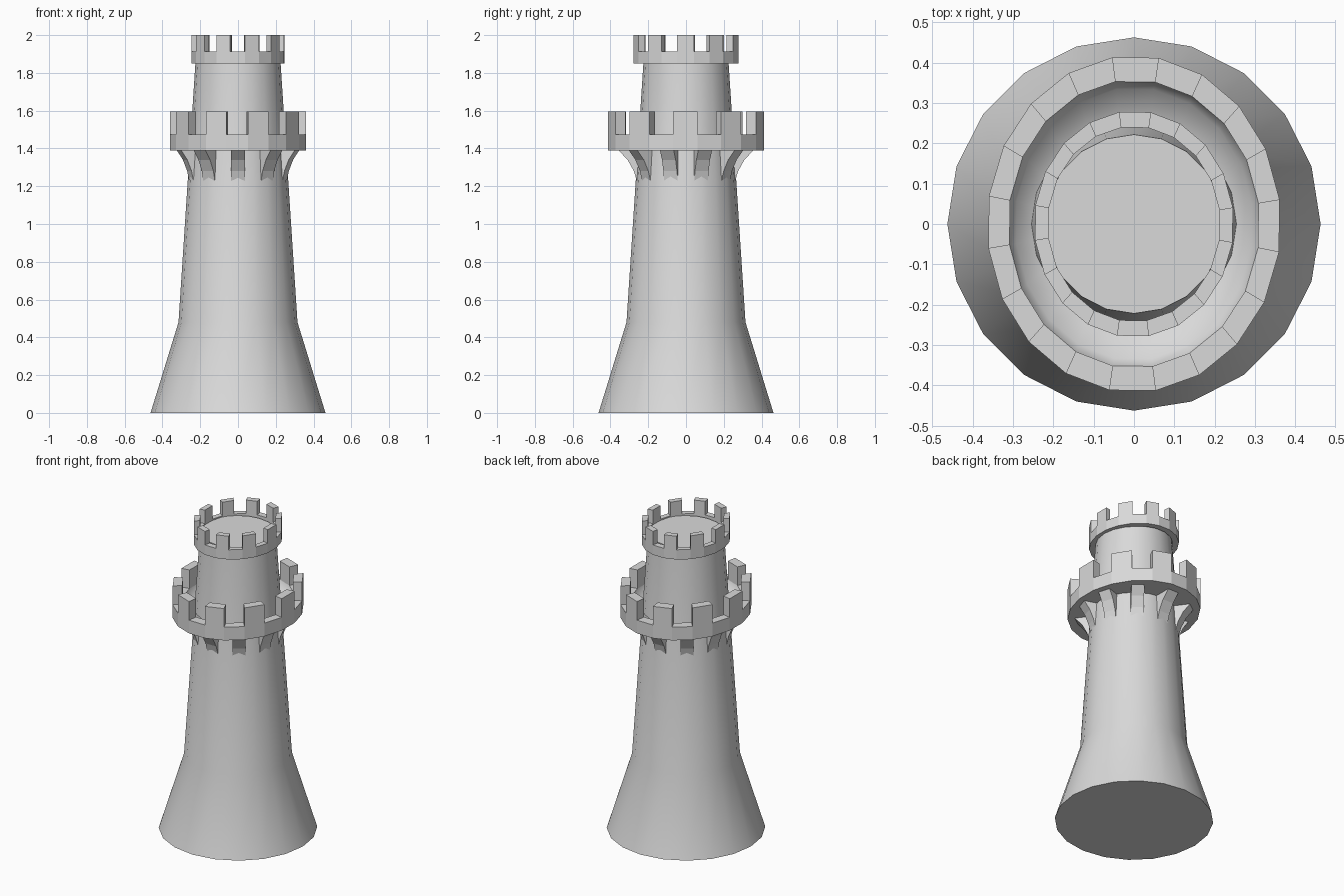
import bpy, bmesh
from math import sin, cos, pi, radians, hypot

cube = bpy.data.objects.get("Cube")
if cube:
    bpy.data.objects.remove(cube, do_unlink=True)

SIDES = 20
STEP = 2 * pi / SIDES

stone = bpy.data.materials.new("grey_stone")
stone.use_nodes = True
GREY = (0.7, 0.7, 0.7, 1)
stone.diffuse_color = GREY
bsdf = next(n for n in stone.node_tree.nodes if n.type == 'BSDF_PRINCIPLED')
bsdf.inputs["Base Color"].default_value = GREY


def finish(name, bm):
    bmesh.ops.recalc_face_normals(bm, faces=bm.faces)
    mesh = bpy.data.meshes.new(name)
    bm.to_mesh(mesh)
    bm.free()
    mesh.materials.append(stone)
    obj = bpy.data.objects.new(name, mesh)
    bpy.context.collection.objects.link(obj)
    return obj


def loops(bm, profile, start):
    """Stack elliptical loops, each given as x radius, y radius, height."""
    return [[bm.verts.new((a * cos(start + i * STEP), b * sin(start + i * STEP), z))
             for i in range(SIDES)] for a, b, z in profile]


def strip(bm, low, high):
    return [bm.faces.new((low[i], low[(i + 1) % SIDES], high[(i + 1) % SIDES], high[i]))
            for i in range(SIDES)]


# Tapered tower with a flared foot
bm = bmesh.new()
rings = loops(bm, [(r, r, z) for r, z in ((0.463, 0), (0.315, 0.48), (0.222, 1.905))], 0)
for low, high in zip(rings, rings[1:]):
    for face in strip(bm, low, high):
        face.smooth = True
bm.faces.new(rings[0][::-1])
bm.faces.new(rings[-1])
finish("tower_body", bm)


def battlement(name, profile, top, smooth_strips=()):
    """Closed ring; strip 1 is its rim, from which every second face rises."""
    bm = bmesh.new()
    rings = loops(bm, profile, -STEP / 2 - radians(0.6))
    rim = []
    for k, low in enumerate(rings):
        faces = strip(bm, low, rings[(k + 1) % len(rings)])
        for face in faces:
            face.smooth = k in smooth_strips
        if k == 1:
            rim = faces[::2]
    bmesh.ops.recalc_face_normals(bm, faces=bm.faces)
    raised = bmesh.ops.extrude_discrete_faces(bm, faces=rim)["faces"]
    for face in raised:
        for v in face.verts:
            v.co.z = top
    return finish(name, bm)


# Lower battlement with a dished walkway
battlement("lower_battlement", [
    (0.365, 0.418, 1.39), (0.365, 0.418, 1.475), (0.312, 0.357, 1.475),
    (0.295, 0.338, 1.43), (0.245, 0.245, 1.405), (0.245, 0.245, 1.39)],
    1.595, (2, 3))

# Upper battlement around the roof
battlement("upper_battlement", [
    (0.248, 0.281, 1.85), (0.248, 0.281, 1.913),
    (0.214, 0.242, 1.913), (0.214, 0.242, 1.85)], 2.0)

# Curved brackets below the gaps of the lower battlement
CURVE = ((0, 1.22), (0.18, 1.28), (0.52, 1.34), (1, 1.39))
for n in range(10):
    angle = radians(18 + 36 * n)
    c, s = cos(angle), sin(angle)
    reach = hypot(0.325 * c, 0.357 * s)
    foot = 0.258
    outline = [(foot + (reach - foot) * t, z) for t, z in CURVE]
    outline += [(0.23, 1.39), (0.23, 1.22)]
    bm = bmesh.new()
    sides = [[bm.verts.new((r * c - w * s, r * s + w * c, z)) for r, z in outline]
             for w in (-0.038, 0.038)]
    for side in sides:
        bm.faces.new(side)
    for i in range(len(outline)):
        j = (i + 1) % len(outline)
        bm.faces.new((sides[0][i], sides[0][j], sides[1][j], sides[1][i]))
    finish(f"bracket_{n + 1}", bm)
